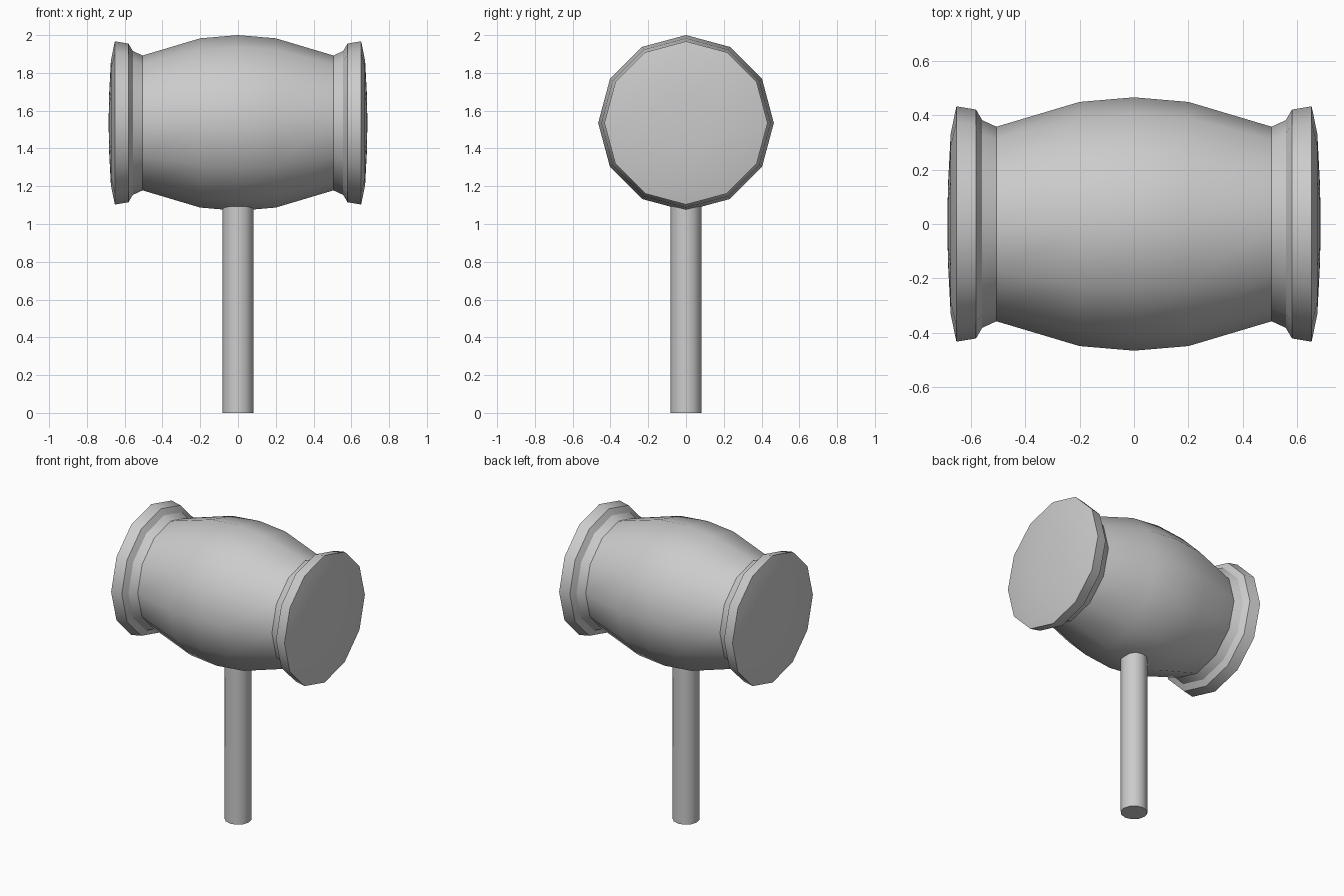
import bpy, bmesh, math

if "Cube" in bpy.data.objects:
    bpy.data.objects.remove(bpy.data.objects["Cube"])

SIDES = 12
HEAD_Z = 1.535


def lathe_x(name, profile, z):
    """Revolve (x, radius) rings around the x axis; radius 0 makes a pole."""
    bm = bmesh.new()
    rings = []
    for x, r in profile:
        if r == 0:
            rings.append([bm.verts.new((x, 0, z))] * SIDES)
        else:
            angles = [2 * math.pi * i / SIDES for i in range(SIDES)]
            rings.append([bm.verts.new((x, r * math.sin(a), z + r * math.cos(a))) for a in angles])
    for a, b in zip(rings, rings[1:]):
        for i in range(SIDES):
            j = (i + 1) % SIDES
            bm.faces.new(list(dict.fromkeys((a[i], a[j], b[j], b[i]))))
    bmesh.ops.recalc_face_normals(bm, faces=bm.faces)
    mesh = bpy.data.meshes.new(name)
    bm.to_mesh(mesh)
    bm.free()
    obj = bpy.data.objects.new(name, mesh)
    bpy.context.collection.objects.link(obj)
    return obj


def smooth(obj, degrees):
    bpy.ops.object.select_all(action='DESELECT')
    obj.select_set(True)
    bpy.context.view_layer.objects.active = obj
    bpy.ops.object.shade_smooth_by_angle(angle=math.radians(degrees))


# Mallet head: barrel, neck, flared rim and shallow domed striking face
half = [(0.2, 0.448), (0.505, 0.357), (0.557, 0.381), (0.58, 0.42),
        (0.652, 0.432), (0.673, 0.33), (0.683, 0.14), (0.685, 0)]
profile = [(-x, r) for x, r in reversed(half)] + [(0, 0.465)] + half
head = lathe_x("mallet_head", profile, HEAD_Z)
smooth(head, 32)

# Handle, set slightly into the underside of the barrel
top = 1.12
bpy.ops.mesh.primitive_cylinder_add(vertices=SIDES, radius=0.083, depth=top, location=(0, 0, top / 2))
handle = bpy.context.object
handle.name = "handle"
smooth(handle, 35)
